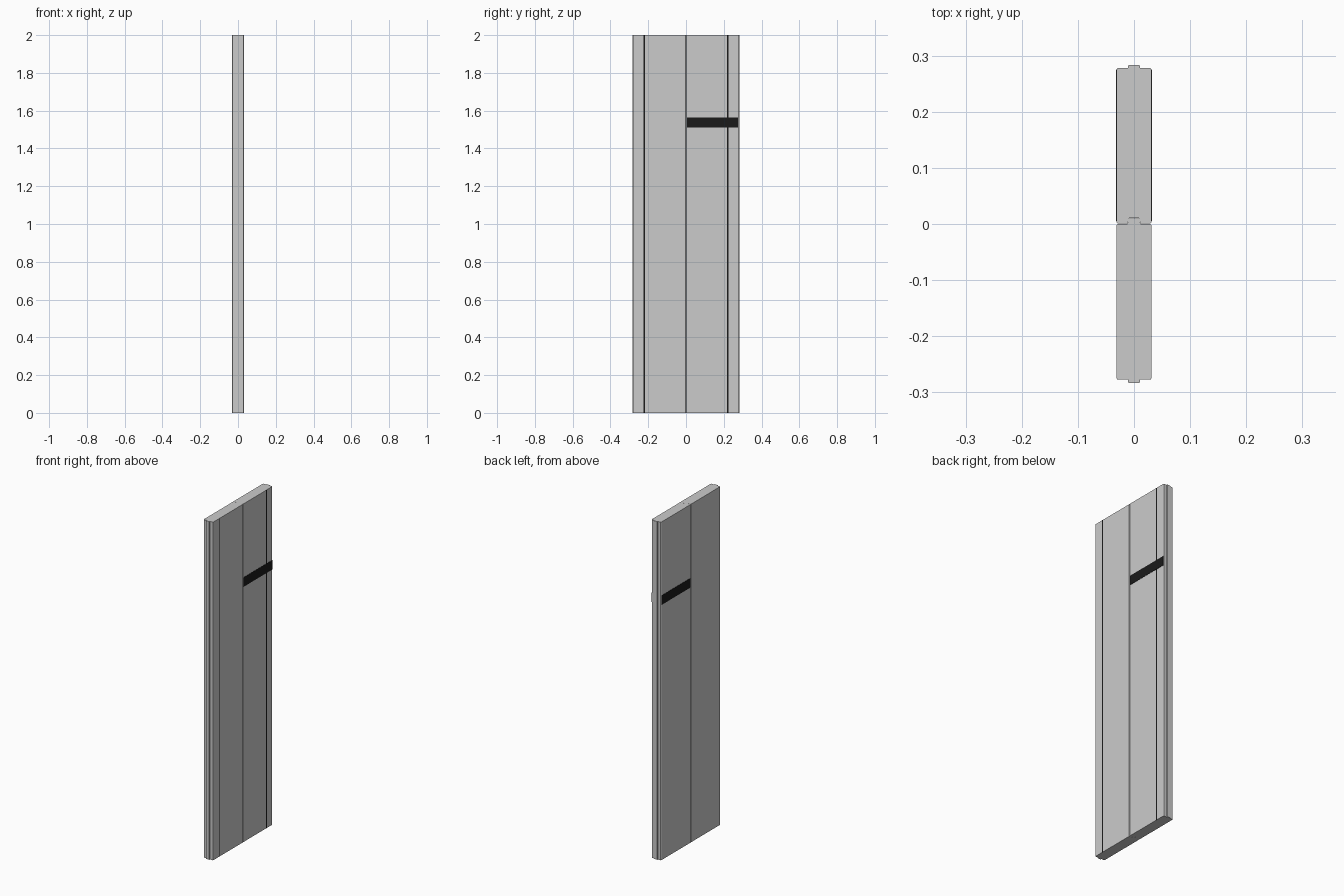
import bpy, bmesh

if "Cube" in bpy.data.objects:
    bpy.data.objects.remove(bpy.data.objects["Cube"])

HALF, HEIGHT = 0.031, 2.0

black = bpy.data.materials.new("black")
black.diffuse_color = (0.01, 0.01, 0.01, 1)
black.use_nodes = True
black.node_tree.nodes["Principled BSDF"].inputs["Base Color"].default_value = black.diffuse_color


def panel(name, half_profile):
    """Extrude a plan profile (right half, listed low y to high y), mirrored in x."""
    pts = half_profile + [(-x, y) for x, y in reversed(half_profile)]
    bm = bmesh.new()
    face = bm.faces.new([bm.verts.new((x, y, 0)) for x, y in pts])
    ext = bmesh.ops.extrude_face_region(bm, geom=[face])
    top = [v for v in ext["geom"] if isinstance(v, bmesh.types.BMVert)]
    bmesh.ops.translate(bm, verts=top, vec=(0, 0, HEIGHT))
    bmesh.ops.recalc_face_normals(bm, faces=bm.faces)
    me = bpy.data.meshes.new(name)
    bm.to_mesh(me)
    bm.free()
    ob = bpy.data.objects.new(name, me)
    bpy.context.collection.objects.link(ob)
    return ob


def strip(name, x, y0, y1, z0, z1, thick):
    """Thin black box lying on a panel face."""
    bpy.ops.mesh.primitive_cube_add(size=1, location=(x, (y0 + y1) / 2, (z0 + z1) / 2))
    ob = bpy.context.object
    ob.name = name
    ob.scale = (thick, y1 - y0, z1 - z0)
    ob.data.materials.append(black)


# Front panel: low tongue on the outer end, tapered tongue into the joint
panel("front_panel", [(0.010, -0.283), (0.011, -0.277), (HALF - 0.001, -0.277),
                      (HALF, -0.275), (HALF, -0.002), (HALF - 0.002, 0.0),
                      (0.012, 0.0), (0.009, 0.010)])

# Back panel: matching groove at the joint, low tongue on the outer end
panel("back_panel", [(0.009, 0.0105), (0.012, 0.0005), (HALF - 0.002, 0.0005),
                     (HALF, 0.0025), (HALF, 0.275), (HALF - 0.002, 0.278),
                     (0.011, 0.278), (0.010, 0.283)])

# Vertical black lines on the right face
for label, y in (("front", -0.22), ("back", 0.22)):
    strip(label + "_vertical_line", HALF, y - 0.004, y + 0.004, 0, HEIGHT, 0.0006)

# Raised black band across the back panel, both faces
for label, side in (("left", -1), ("right", 1)):
    strip(label + "_band", side * HALF, 0.005, 0.275, 1.51, 1.565, 0.003)
